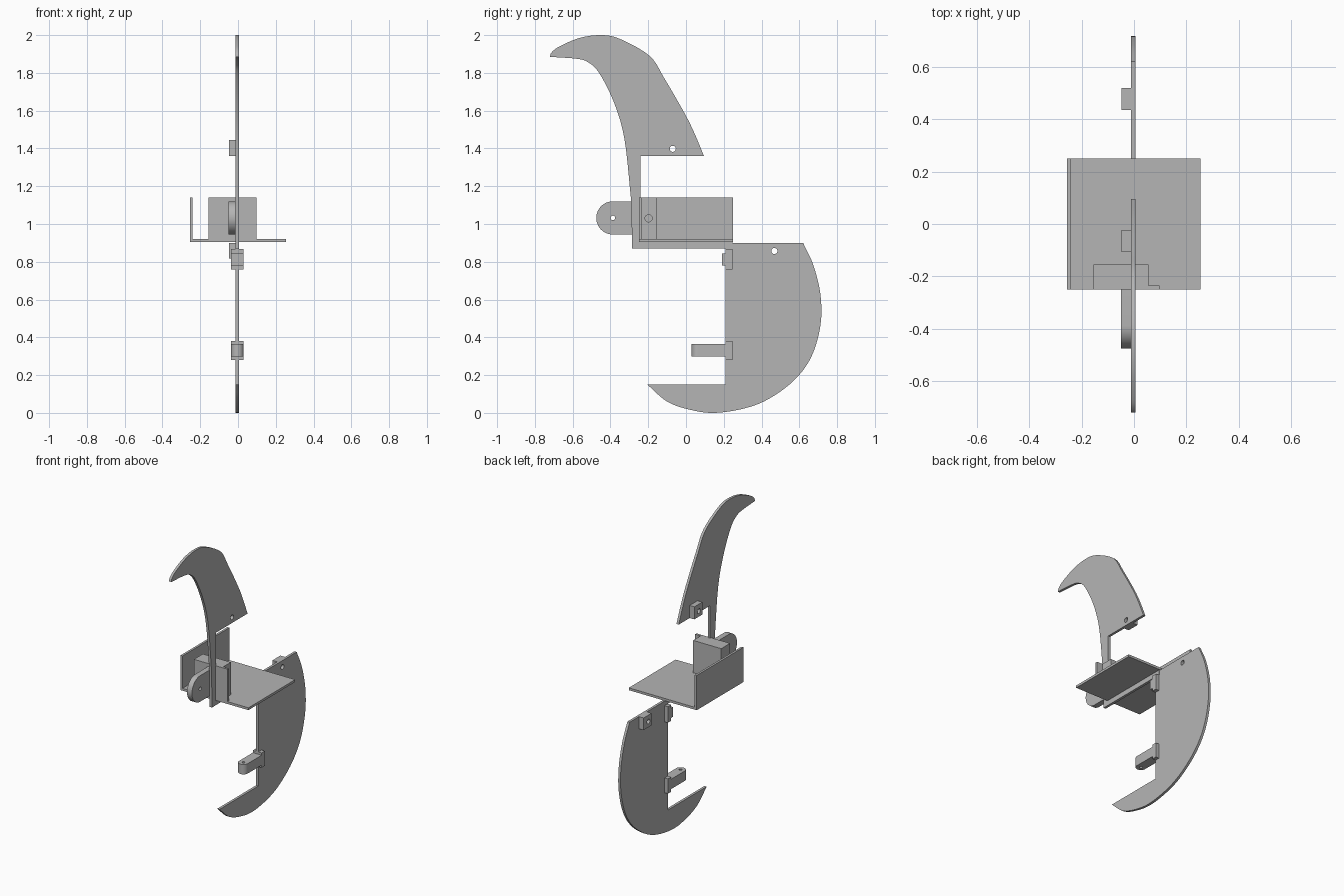
import bpy, bmesh, math
from mathutils import Matrix, Vector

if "Cube" in bpy.data.objects:
    bpy.data.objects.remove(bpy.data.objects["Cube"], do_unlink=True)

grey = bpy.data.materials.new("plain grey")
grey.use_nodes = True
COLOUR = (0.46, 0.46, 0.46, 1)
grey.diffuse_color = COLOUR
grey.node_tree.nodes["Principled BSDF"].inputs["Base Color"].default_value = COLOUR

# Plane frames: local x, y are the drawing, local z is the thickness
SIDE = Matrix(((0, 0, 1, 0), (1, 0, 0, 0), (0, 1, 0, 0), (0, 0, 0, 1)))
FLAT = Matrix.Identity(4)


def arc(cx, cy, r, start=0, end=360, steps=24):
    angles = [math.radians(start + (end - start) * i / steps) for i in range(steps + 1)]
    if abs(end - start) == 360:
        angles.pop()
    return [(cx + r * math.cos(a), cy + r * math.sin(a)) for a in angles]


def smooth(points, steps=5):
    """Catmull-Rom curve through the points."""
    p = [Vector(q) for q in points]
    p = [2 * p[0] - p[1]] + p + [2 * p[-1] - p[-2]]
    out = []
    for a, b, c, d in zip(p, p[1:], p[2:], p[3:]):
        for i in range(steps):
            t = i / steps
            out.append(tuple(b + (c - a) * t / 2 + (2 * a - 5 * b + 4 * c - d) * t * t / 2
                             + (3 * b - a - 3 * c + d) * t ** 3 / 2))
    return out + [tuple(p[-2])]


def rect(a0, a1, b0, b1):
    return [(a0, b0), (a1, b0), (a1, b1), (a0, b1)]


def slab(name, outline, low, high, frame=SIDE, holes=()):
    """Extrude an outline with round holes between two depths."""
    curve = bpy.data.curves.new(name, 'CURVE')
    curve.dimensions = '2D'
    curve.fill_mode = 'BOTH'
    curve.extrude = (high - low) / 2
    for loop in [outline] + [arc(*h) for h in holes]:
        spline = curve.splines.new('POLY')
        spline.points.add(len(loop) - 1)
        for point, (u, v) in zip(spline.points, loop):
            point.co = (u, v, 0, 1)
        spline.use_cyclic_u = True
    ob = bpy.data.objects.new(name, curve)
    bpy.context.collection.objects.link(ob)
    bpy.ops.object.select_all(action='DESELECT')
    bpy.context.view_layer.objects.active = ob
    ob.select_set(True)
    bpy.ops.object.convert(target='MESH')
    ob = bpy.context.object
    bm = bmesh.new()
    bm.from_mesh(ob.data)
    bmesh.ops.remove_doubles(bm, verts=bm.verts, dist=1e-5)
    bmesh.ops.transform(bm, matrix=frame @ Matrix.Translation((0, 0, (low + high) / 2)),
                        verts=bm.verts)
    bmesh.ops.recalc_face_normals(bm, faces=bm.faces)
    bm.to_mesh(ob.data)
    bm.free()
    ob.data.materials.clear()
    ob.data.materials.append(grey)
    bpy.ops.object.shade_smooth_by_angle(angle=math.radians(30))
    return ob


X0, X1 = -0.012, 0.005       # blade thickness
TAB = -0.047                 # outer face of tabs

# Upper curved blade with its foot bar
crest = smooth([(-.72, 1.89), (-.71, 1.91), (-.67, 1.94), (-.563, 1.985), (-.45, 2.0),
                (-.35, 1.98), (-.193, 1.89), (-.114, 1.77), (-.008, 1.587), (.045, 1.48),
                (.095, 1.36)])
inner = smooth([(-.29, 1.12), (-.325, 1.445), (-.38, 1.64), (-.46, 1.8), (-.52, 1.857),
                (-.58, 1.875), (-.72, 1.885)])
foot = [(-.24, 1.36), (-.24, .904), (.245, .904), (.245, .87), (-.285, .87)]
slab("upper_blade", crest + foot + inner, X0, X1, holes=[(-.07, 1.398, .016)])
slab("upper_tab", rect(-.107, -.022, 1.36, 1.445), TAB, X0, holes=[(-.07, 1.398, .016)])

# Lower rounded blade
belly = smooth([(.62, .9), (.675, .78), (.712, .625), (.712, .465), (.665, .3),
                (.575, .175), (.44, .075), (.31, .024), (.15, .0), (.02, .017),
                (-.1, .06), (-.205, .15)])
slab("lower_blade", belly + [(.21, .15), (.21, .869), (.247, .869), (.247, .9)], X0, X1,
     holes=[(.468, .857, .016)])
slab("lower_tab", rect(.435, .52, .818, .9), TAB, X0, holes=[(.468, .857, .016)])

# Clips on the straight edge of the lower blade
C0, C1 = -.036, .03
slab("upper_clip", rect(.21, .245, .76, .868), C0, C1)
slab("upper_clip_nub", rect(.19, .21, .78, .845), C0, C1)
slab("lower_clip", rect(.21, .245, .28, .38), C0, C1)
mid, half = (C0 + C1) / 2, (C1 - C0) / 2
slab("lower_clip_arm", arc(mid, .03 + half, half, 180, 360) + [(C1, .21), (C0, .21)],
     .298, .365, FLAT, holes=[(mid, .03 + half, .01)])

# Angle bracket
slab("bracket_base", rect(-.255, .253, -.25, .25), .905, .921, FLAT)
slab("bracket_wall", rect(-.25, .25, .905, 1.14), -.255, -.24)

# Drive block with its side flange and front arm
slab("drive_block", rect(-.25, -.155, .921, 1.14), -.155, .055, holes=[(-.198, 1.03, .019)])
slab("drive_flange", rect(-.25, -.235, .921, 1.14), .055, .097)
slab("drive_arm", arc(-.387, 1.032, .088, 90, 270) + [(-.25, .944), (-.25, 1.12)],
     -.049, X0, holes=[(-.387, 1.032, .012)])
